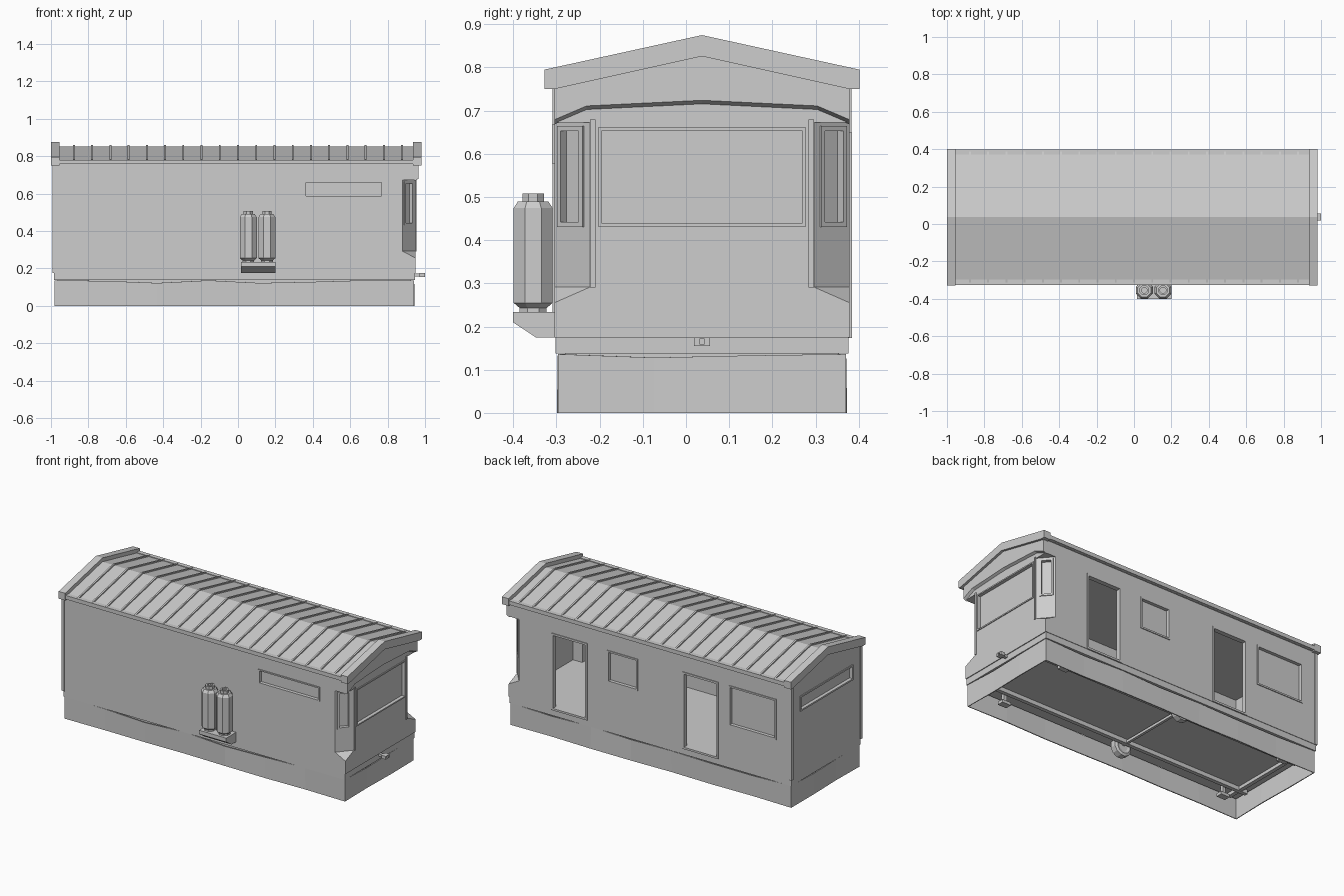
import bpy, bmesh, math, random
from mathutils import Matrix, Vector

random.seed(4)
if "Cube" in bpy.data.objects:
    bpy.data.objects.remove(bpy.data.objects["Cube"])

grey = bpy.data.materials.new("plain grey")
grey.use_nodes = True
grey.diffuse_color = (0.61, 0.61, 0.61, 1)
grey.node_tree.nodes["Principled BSDF"].inputs["Base Color"].default_value = (0.61, 0.61, 0.61, 1)

MID = 0.037      # y of the ridge
HALF = 0.342     # half width of the walls
FRONT, BACK = MID - HALF, MID + HALF


def finish(name, bm):
    bmesh.ops.recalc_face_normals(bm, faces=bm.faces)
    mesh = bpy.data.meshes.new(name)
    bm.to_mesh(mesh)
    bm.free()
    mesh.materials.append(grey)
    ob = bpy.data.objects.new(name, mesh)
    bpy.context.collection.objects.link(ob)
    return ob


def add_box(bm, x, y, z, mat=Matrix()):
    """x, y and z are (low, high) pairs."""
    centre = Vector([(a + b) / 2 for a, b in (x, y, z)])
    size = [b - a for a, b in (x, y, z)]
    bmesh.ops.create_cube(bm, size=1, matrix=mat @ Matrix.Translation(centre) @ Matrix.Diagonal((*size, 1)))


def box(name, x, y, z, mat=Matrix()):
    bm = bmesh.new()
    add_box(bm, x, y, z, mat)
    return finish(name, bm)


def prism(name, outline, x0, x1, shear=None):
    """Extrude an outline of (offset from ridge, height) along x."""
    bm = bmesh.new()
    face = bm.faces.new([bm.verts.new((x0, MID + v, z)) for v, z in outline])
    out = bmesh.ops.extrude_face_region(bm, geom=[face])
    for vert in [g for g in out["geom"] if isinstance(g, bmesh.types.BMVert)]:
        vert.co.x = x1
        if shear:
            shear(vert)
    return finish(name, bm)


def mirrored(half):
    return half + [(-v, z) for v, z in reversed(half) if v]


def chevron(half, ridge, drop, slope=0.22):
    edge = ridge - slope * half
    return [(-half, edge), (0, ridge), (half, edge), (half, edge - drop), (0, ridge - drop), (-half, edge - drop)]


def lathe(name, profile, mat, sides):
    bm = bmesh.new()
    rings = []
    for r, z in profile:
        angles = [math.tau * (i + 0.5) / sides for i in range(sides)]
        rings.append([bm.verts.new(mat @ Vector((r * math.cos(a), r * math.sin(a), z))) for a in angles])
    for low, high in zip(rings, rings[1:]):
        for i in range(sides):
            j = (i + 1) % sides
            bm.faces.new((low[i], low[j], high[j], high[i]))
    bm.faces.new(rings[0])
    bm.faces.new(rings[-1])
    return finish(name, bm)


def cut(target, cutter):
    mod = target.modifiers.new("cut", "BOOLEAN")
    mod.operation, mod.solver, mod.object = "DIFFERENCE", "EXACT", cutter
    bpy.context.view_layer.objects.active = target
    bpy.ops.object.modifier_apply(modifier=mod.name)
    bpy.data.objects.remove(cutter)


# Walls: gabled shell, hollow inside, with a narrower room in the bay
walls = prism("walls", [(-HALF, 0.175), (HALF, 0.175), (HALF, 0.755), (0, 0.83), (-HALF, 0.755)], -0.988, 0.95)
cut(walls, box("room_cutter", (-0.965, 0.86), (FRONT + 0.024, BACK - 0.024), (0.185, 0.74)))
cut(walls, box("bay_cutter", (0.85, 0.924), (MID - 0.25, MID + 0.25), (0.185, 0.74)))

# Chamfered corners with a sloping ledge at the bay end
CX, CY = 0.07, 0.084
for side in (-1, 1):
    bm = bmesh.new()
    low, high = [], []
    for s, t in ((-0.4, 0), (1.4, 0), (0.5, 1.9)):
        x = 0.95 - CX + CX * (s + t / 2)
        v = HALF - CY * (s - t / 2)
        low.append(bm.verts.new((x, MID + side * v, 0.292 - 0.037 * t)))
        high.append(bm.verts.new((x, MID + side * v, 0.673)))
    bm.faces.new(low)
    bm.faces.new(high)
    for i in range(3):
        j = (i + 1) % 3
        bm.faces.new((low[i], low[j], high[j], high[i]))
    cut(walls, finish("corner_cutter", bm))


def opening(name, x, y, angle, width, z0, z1, depth=0.016, bar=0.012, proud=0.005):
    """Recess the wall and put a frame round the hole."""
    mat = Matrix.Translation((x, y, 0)) @ Matrix.Rotation(angle, 4, "Z")
    w = width / 2
    cut(walls, box("opening_cutter", (-w, w), (-depth, depth), (z0, z1), mat))
    bm = bmesh.new()
    deep = (-proud, 0.008)
    for s in (-1, 1):
        add_box(bm, sorted((s * w, s * (w + bar))), deep, (z0 - bar, z1 + bar), mat)
    add_box(bm, (-w, w), deep, (z1, z1 + bar), mat)
    add_box(bm, (-w, w), deep, (z0 - bar, z0), mat)
    finish(name, bm)


# Windows and doors
quarter = math.pi / 2
opening("front_window", 0.565, FRONT, 0, 0.404, 0.586, 0.66, bar=0.008)
opening("rear_end_window", -0.988, MID, -quarter, 0.50, 0.58, 0.655, bar=0.01)
opening("bay_window", 0.95, MID, quarter, 0.465, 0.44, 0.653, bar=0.008)
for side, label in ((-1, "right"), (1, "left")):
    opening(label + "_corner_window", 0.95 - CX * 0.54, MID + side * (HALF - CY * 0.46),
            math.atan2(CY, -side * CX), 0.055, 0.442, 0.653, bar=0.011)
    box(label + "_bay_post", (0.945, 0.955), sorted((MID + side * 0.247, MID + side * 0.259)), (0.29, 0.68))
opening("small_back_window", 0.168, BACK, 2 * quarter, 0.19, 0.458, 0.635, bar=0.01)
opening("large_back_window", -0.723, BACK, 2 * quarter, 0.305, 0.41, 0.64, bar=0.01)
for x, label in ((0.533, "front"), (-0.366, "rear")):
    opening(label + "_doorway", x, BACK, 2 * quarter, 0.222, 0.186, 0.638, depth=0.06, bar=0.012)

# Peaked brow over the bay
def raise_lip(vert):
    if vert.co.z < 0.73:
        vert.co.z += 0.011

prism("bay_brow", mirrored([(-HALF, 0.668), (-0.267, 0.7), (0, 0.713)])
      + [(HALF, 0.754), (0, 0.828), (-HALF, 0.754)], 0.945, 0.965, raise_lip)

# Corner posts at the rear end
for y, label in ((FRONT, "front"), (BACK, "back")):
    box(label + "_corner_post", (-0.993, -0.975), (y - 0.004, y + 0.004), (0.175, 0.757))
    box(label + "_end_post", (-0.993, -0.985), sorted((y, y + (0.014 if y < MID else -0.014))), (0.175, 0.757))

# Roof panels, standing ribs, end trims and eaves
prism("roof_panels", chevron(0.347, 0.851, 0.018), -0.965, 0.945)
rib = prism("roof_ribs", chevron(0.351, 0.859, 0.014), -0.8825, -0.8725)
array = rib.modifiers.new("repeat", "ARRAY")
array.count = 19
array.use_relative_offset = False
array.use_constant_offset = True
array.constant_offset_displace = (0.0975, 0, 0)
trim = [(-0.365, 0.75), (-0.365, 0.795), (0, 0.875), (0.365, 0.795), (0.365, 0.75),
        (HALF, 0.75), (0, 0.826), (-HALF, 0.75)]
prism("rear_roof_trim", trim, -1.0, -0.955)
prism("bay_roof_trim", trim, 0.935, 0.98)
for side, label in ((-1, "front"), (1, "back")):
    y = sorted((MID + side * 0.335, MID + side * 0.362))
    box(label + "_eave_board", (-0.985, 0.965), y, (0.757, 0.781))

# Base band and floor
box("base_band", (-0.985, 0.945), (FRONT + 0.003, BACK - 0.003), (0.137, 0.177))
box("floor_plate", (-0.965, 0.925), (FRONT + 0.025, BACK - 0.025), (0.115, 0.137))

# Loose skirt around the base, with a sagging top edge and an uneven hem
corners = [Vector(c) for c in ((-0.981, FRONT + 0.008), (0.942, FRONT + 0.008),
                               (0.942, BACK - 0.008), (-0.981, BACK - 0.008))]
path = []
for i, a in enumerate(corners):
    b = corners[(i + 1) % 4]
    n = 7 if i % 2 == 0 else 3
    out = (b - a).normalized()
    path += [(a.lerp(b, k / n), Vector((out.y, -out.x)), k == 0) for k in range(n)]
bm = bmesh.new()
columns = []
for p, out, at_corner in path:
    sag = 0 if at_corner else random.choice((0, 0.003, 0.008, 0.014))
    hem = p + out * (0 if at_corner else random.uniform(-0.006, 0.004))
    columns.append([bm.verts.new((hem.x, hem.y, 0)), bm.verts.new((p.x, p.y, 0.136 - sag))])
for a, b in zip(columns, columns[1:] + columns[:1]):
    bm.faces.new((a[0], b[0], b[1], a[1]))
skirt = finish("skirt", bm)
solid = skirt.modifiers.new("thickness", "SOLIDIFY")
solid.thickness = 0.006

# Gas bottles on a bracket
bottle = [(0.034, 0.232), (0.034, 0.243), (0.049, 0.255), (0.049, 0.474), (0.038, 0.49),
          (0.027, 0.49), (0.027, 0.508), (0.016, 0.508), (0.016, 0.497)]
for x, label in ((0.055, "right"), (0.155, "left")):
    lathe(label + "_gas_bottle", bottle, Matrix.Translation((x, -0.354, 0)), 8)
prism("bottle_bracket", [(-0.34, 0.175), (-0.385, 0.175), (-0.438, 0.21), (-0.438, 0.234), (-0.34, 0.234)], 0.015, 0.2)

# Tow hitch
box("hitch_bar", (0.93, 0.985), (MID - 0.009, MID + 0.009), (0.158, 0.172))
hitch = box("hitch_socket", (0.97, 1.0), (MID - 0.019, MID + 0.019), (0.155, 0.175))
cut(hitch, box("socket_cutter", (0.985, 1.1), (MID - 0.006, MID + 0.006), (0.159, 0.171)))

# Chassis: rails, cross beams, axle, wheels and jacks
for x in (-0.9, 0.87):
    box("cross_beam", (x - 0.012, x + 0.012), (MID - 0.3, MID + 0.3), (0.095, 0.116))
box("axle", (-0.098, -0.082), (MID - 0.25, MID + 0.25), (0.092, 0.108))
tyre = [(0.03, -0.02), (0.045, -0.024), (0.06, -0.018), (0.06, 0.018), (0.045, 0.024), (0.03, 0.02), (0.02, 0.026)]
for side, label in ((-1, "right"), (1, "left")):
    y = MID + side * 0.255
    box(label + "_rail", (-0.95, 0.91), sorted((y - side * 0.055, y - side * 0.031)), (0.09, 0.117))
    lathe(label + "_wheel", tyre, Matrix.Translation((-0.09, y, 0.09)) @ Matrix.Rotation(side * -quarter, 4, "X"), 12)
    for x in (-0.82, 0.745):
        box(label + "_jack_leg", (x - 0.01, x + 0.01), (y - 0.01, y + 0.01), (0.06, 0.12))
        box(label + "_jack_foot", (x - 0.03, x + 0.03), (y - 0.02, y + 0.02), (0.048, 0.066))
